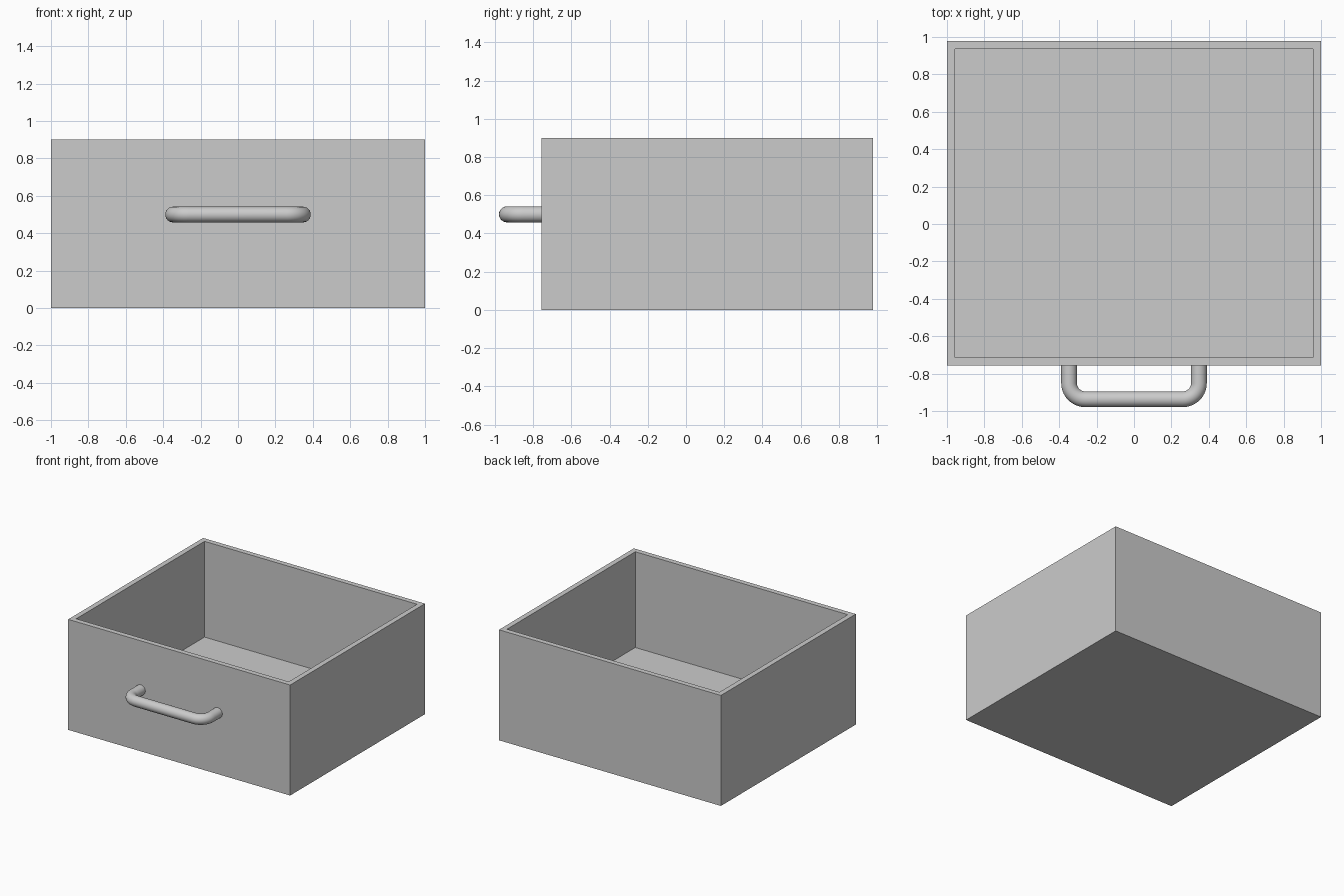
import bpy, bmesh, math
from mathutils import Vector

cube = bpy.data.objects.get("Cube")
if cube:
    bpy.data.objects.remove(cube, do_unlink=True)


def material(name, rgb):
    m = bpy.data.materials.new(name)
    m.use_nodes = True
    m.diffuse_color = (*rgb, 1)
    m.node_tree.nodes["Principled BSDF"].inputs["Base Color"].default_value = (*rgb, 1)
    return m


def add_object(name, bm, mat):
    bmesh.ops.recalc_face_normals(bm, faces=bm.faces)
    mesh = bpy.data.meshes.new(name)
    bm.to_mesh(mesh)
    bm.free()
    mesh.materials.append(mat)
    obj = bpy.data.objects.new(name, mesh)
    bpy.context.collection.objects.link(obj)
    return obj


grey = material("light grey", (0.6, 0.6, 0.6))

# Open drawer box: a block whose top is inset and pushed down to the floor
FRONT, BACK, HEIGHT, WALL, FLOOR = -0.757, 0.979, 0.9, 0.06, 0.12
bm = bmesh.new()
bmesh.ops.create_cube(bm, size=1)
bmesh.ops.scale(bm, vec=(2, BACK - FRONT, HEIGHT), verts=bm.verts)
bmesh.ops.translate(bm, vec=(0, (FRONT + BACK) / 2, HEIGHT / 2), verts=bm.verts)
bm.normal_update()
top = max(bm.faces, key=lambda f: f.calc_center_median().z)
bmesh.ops.inset_region(bm, faces=[top], thickness=WALL)
walls = bmesh.ops.extrude_discrete_faces(bm, faces=[top])
bmesh.ops.translate(bm, vec=(0, 0, FLOOR - HEIGHT), verts=walls["faces"][0].verts)
add_object("drawer_box", bm, grey)

# Bar handle: round tube swept along a U with rounded corners
R, HALF, REACH, BEND, Z = 0.042, 0.347, -0.937, 0.086, 0.5
STEPS, SIDES = 10, 24
path = [(Vector((-HALF, FRONT + 0.02, Z)), math.pi)]
for side, start in ((-1, math.pi), (1, 1.5 * math.pi)):
    for i in range(STEPS + 1):
        a = start + i / STEPS * math.pi / 2
        centre = Vector((side * (HALF - BEND), REACH + BEND, Z))
        path.append((centre + BEND * Vector((math.cos(a), math.sin(a), 0)), a))
path.append((Vector((HALF, FRONT + 0.02, Z)), 2 * math.pi))

bm = bmesh.new()
rings = []
for p, a in path:
    out = Vector((math.cos(a), math.sin(a), 0))
    ring = []
    for k in range(SIDES):
        t = 2 * math.pi * k / SIDES
        ring.append(bm.verts.new(p + R * (math.cos(t) * out + Vector((0, 0, math.sin(t))))))
    rings.append(ring)
for r0, r1 in zip(rings, rings[1:]):
    for k in range(SIDES):
        n = (k + 1) % SIDES
        bm.faces.new((r0[k], r0[n], r1[n], r1[k]))
bm.faces.new(rings[0])
bm.faces.new(rings[-1])
handle = add_object("handle", bm, grey)
bpy.ops.object.select_all(action="DESELECT")
handle.select_set(True)
bpy.context.view_layer.objects.active = handle
bpy.ops.object.shade_smooth_by_angle(angle=math.radians(40))
